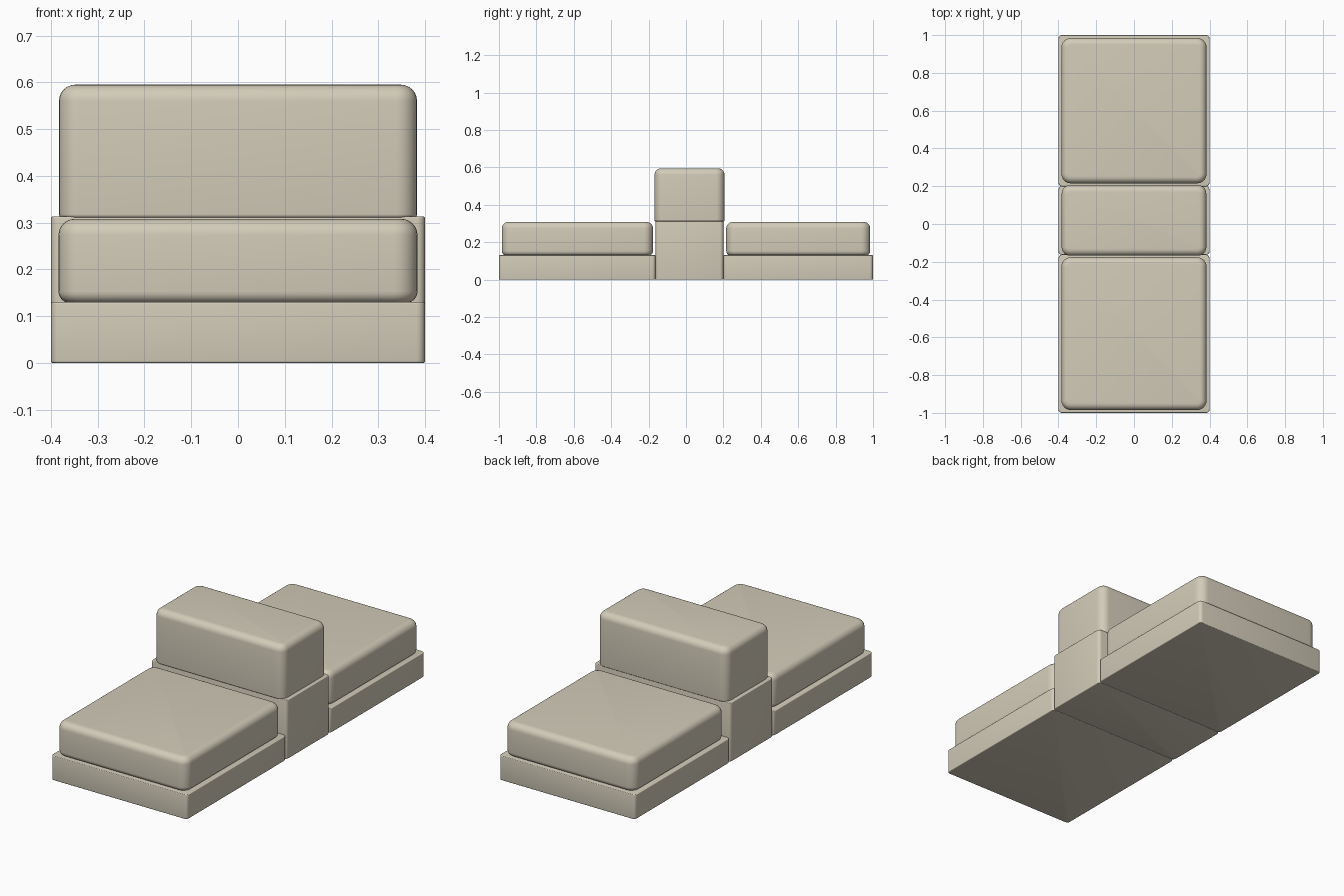
import bpy, bmesh
from mathutils import Vector

if "Cube" in bpy.data.objects:
    bpy.data.objects.remove(bpy.data.objects["Cube"])

# Single beige upholstery colour
beige = bpy.data.materials.new("beige fabric")
beige.diffuse_color = (0.65, 0.6, 0.485, 1)
beige.use_nodes = True
beige.node_tree.nodes["Principled BSDF"].inputs["Base Color"].default_value = beige.diffuse_color


def rounded_box(name, lo, hi, corner, top, bottom, seg=6):
    """Box with separately rounded upright, top and bottom edges."""
    lo, hi = Vector(lo), Vector(hi)
    bm = bmesh.new()
    bmesh.ops.create_cube(bm, size=1)
    for v in bm.verts:
        v.co = Vector(((lo[i] + hi[i]) / 2 + v.co[i] * (hi[i] - lo[i]) for i in range(3)))

    def bevel(edges, radius):
        bmesh.ops.bevel(bm, geom=edges, offset=radius, segments=seg,
                        profile=0.5, affect='EDGES', clamp_overlap=True)

    bevel([e for e in bm.edges if abs(e.verts[0].co.z - e.verts[1].co.z) > 0.01], corner)
    for z, radius in ((hi.z, top), (lo.z, bottom)):
        bevel([e for e in bm.edges if all(abs(v.co.z - z) < 1e-5 for v in e.verts)], radius)
    bmesh.ops.recalc_face_normals(bm, faces=bm.faces)
    for f in bm.faces:
        f.smooth = True
    me = bpy.data.meshes.new(name)
    bm.to_mesh(me)
    bm.free()
    me.materials.append(beige)
    ob = bpy.data.objects.new(name, me)
    bpy.context.collection.objects.link(ob)
    return ob


# Plinths: front, middle and rear
for name, y0, y1, h in (("front_base", -1.0, -0.163, 0.13),
                        ("middle_base", -0.163, 0.2, 0.313),
                        ("rear_base", 0.2, 1.0, 0.13)):
    rounded_box(name, (-0.4, y0, 0), (0.4, y1, h), 0.018, 0.004, 0.004, 4)

# Seat cushions
for name, y0, y1 in (("front_seat_cushion", -0.985, -0.176),
                     ("rear_seat_cushion", 0.215, 0.985)):
    rounded_box(name, (-0.384, y0, 0.128), (0.384, y1, 0.308), 0.05, 0.035, 0.025)

# Shared backrest cushion
rounded_box("backrest_cushion", (-0.383, -0.168, 0.31), (0.383, 0.206, 0.595), 0.045, 0.035, 0.008)
